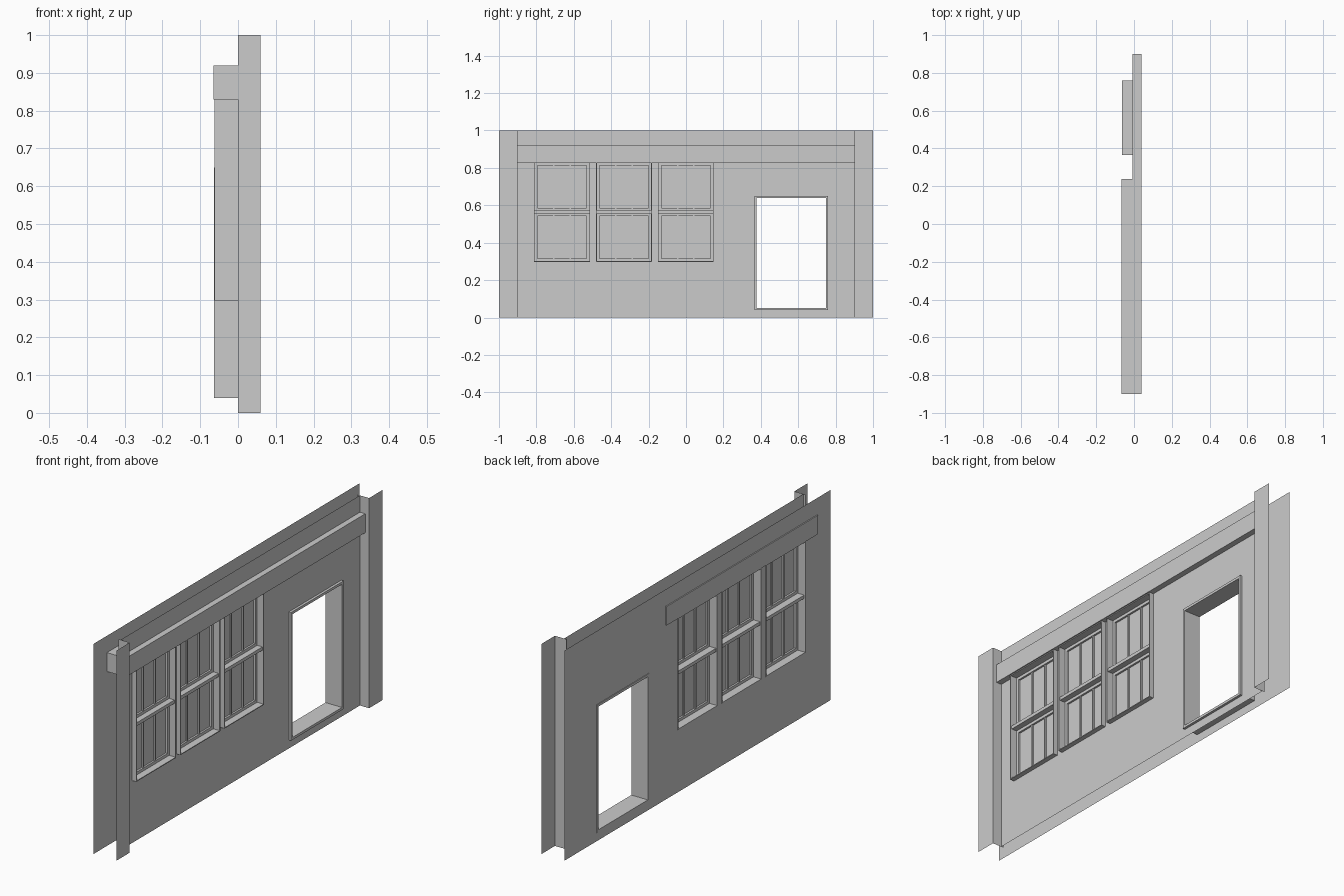
import bpy, bmesh

if "Cube" in bpy.data.objects:
    bpy.data.objects.remove(bpy.data.objects["Cube"])

OUT, INN, STRIP = -0.06, 0.012, 0.06      # x of outer skin, inner skin, end strips
WINDOWS = [(-0.813, -0.513), (-0.481, -0.182), (-0.15, 0.148)]
WZ0, WZ1 = 0.297, 0.83
DOOR = (0.365, 0.76, 0.04, 0.65)


def finish(bm, name):
    me = bpy.data.meshes.new(name)
    bm.to_mesh(me)
    bm.free()
    ob = bpy.data.objects.new(name, me)
    bpy.context.collection.objects.link(ob)
    return ob


def add_box(bm, x0, x1, y0, y1, z0, z1):
    res = bmesh.ops.create_cube(bm, size=1)
    for v in res["verts"]:
        v.co = (x1 if v.co.x > 0 else x0,
                y1 if v.co.y > 0 else y0,
                z1 if v.co.z > 0 else z0)


def add_ring(bm, x0, x1, y0, y1, z0, z1, t):
    # rectangular tube running along x
    loops = []
    for x in (x0, x1):
        for d in (0, t):
            loops.append([bm.verts.new((x, y, z)) for y, z in
                          ((y0 + d, z0 + d), (y1 - d, z0 + d), (y1 - d, z1 - d), (y0 + d, z1 - d))])
    ob, ib, of, inf = loops
    for i in range(4):
        j = (i + 1) % 4
        for a, b in ((ob, of), (of, inf), (inf, ib), (ib, ob)):
            bm.faces.new((a[i], b[i], b[j], a[j]))
    bmesh.ops.recalc_face_normals(bm, faces=bm.faces)


def wall_sheet(name, x, y0, y1, holes, flip):
    # single-sided sheet, with rectangular holes left out
    ys = sorted({y0, y1, *[h[0] for h in holes], *[h[1] for h in holes]})
    zs = sorted({0, 1, *[h[2] for h in holes], *[h[3] for h in holes]})
    bm = bmesh.new()
    for a, b in zip(ys, ys[1:]):
        for c, d in zip(zs, zs[1:]):
            my, mz = (a + b) / 2, (c + d) / 2
            if any(h[0] < my < h[1] and h[2] < mz < h[3] for h in holes):
                continue
            q = [bm.verts.new((x, *p)) for p in ((a, c), (b, c), (b, d), (a, d))]
            bm.faces.new(q[::-1] if flip else q)
    bmesh.ops.remove_doubles(bm, verts=bm.verts, dist=1e-5)
    return finish(bm, name)


# wall skins
holes = [(a, b, WZ0, WZ1) for a, b in WINDOWS] + [DOOR]
wall_sheet("outer_wall", OUT, -1, 1, holes, True)
wall_sheet("inner_wall", INN, -0.9, 0.9, holes, False)

# end strips with their returns to the inner wall
for side, name in ((-1, "left_end_strip"), (1, "right_end_strip")):
    bm = bmesh.new()
    prof = [(STRIP, side), (STRIP, side * 0.9), (0.0, side * 0.9)]
    low = [bm.verts.new((x, y, 0)) for x, y in prof]
    top = [bm.verts.new((x, y, 1)) for x, y in prof]
    for i in range(2):
        q = [low[i], low[i + 1], top[i + 1], top[i]]
        bm.faces.new(q if side < 0 else q[::-1])
    finish(bm, name)

# header beam, with the part over the windows reaching through the outer wall
bm = bmesh.new()
foot = [(0.04, -0.9), (0.04, 0.9), (-0.009, 0.9), (-0.009, 0.238), (-0.065, 0.238), (-0.065, -0.9)]
face = bm.faces.new([bm.verts.new((x, y, 0.83)) for x, y in foot])
ext = bmesh.ops.extrude_face_region(bm, geom=[face])
for v in ext["geom"]:
    if isinstance(v, bmesh.types.BMVert):
        v.co.z = 0.92
bmesh.ops.recalc_face_normals(bm, faces=bm.faces)
finish(bm, "header_beam")

# door frame
bm = bmesh.new()
add_ring(bm, -0.063, 0.024, *DOOR, 0.012)
finish(bm, "door_frame")

# windows: casing, middle rail, two sashes with muntins, glass
for n, (a, b) in enumerate(WINDOWS, 1):
    bm = bmesh.new()
    add_ring(bm, -0.062, 0.034, a, b, WZ0, WZ1, 0.004)
    add_box(bm, -0.056, 0.028, a + 0.004, b - 0.004, 0.556, 0.572)
    finish(bm, f"window_casing_{n}")

    bm = bmesh.new()
    for z0, z1 in ((WZ0 + 0.004, 0.556), (0.572, WZ1 - 0.004)):
        add_ring(bm, -0.022, 0.0, a + 0.004, b - 0.004, z0, z1, 0.014)
        w = (b - a - 0.036) / 3
        for k in (1, 2):
            y = a + 0.018 + k * w
            add_box(bm, -0.02, -0.002, y - 0.004, y + 0.004, z0 + 0.014, z1 - 0.014)
    finish(bm, f"window_sash_{n}")

    bm = bmesh.new()
    add_box(bm, -0.013, -0.009, a + 0.01, b - 0.01, WZ0 + 0.01, WZ1 - 0.01)
    finish(bm, f"window_glass_{n}")
